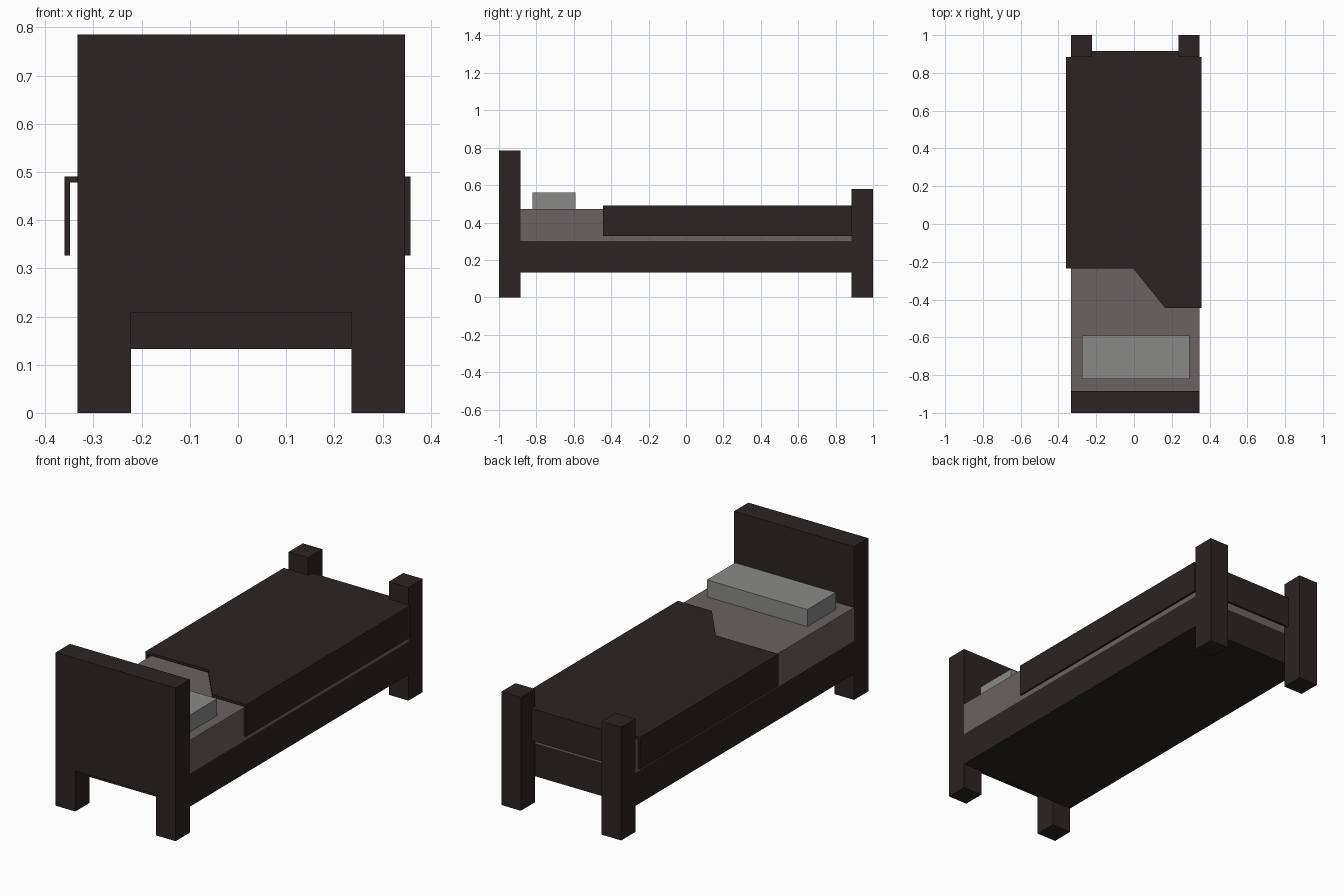
import bpy
import bmesh

cube = bpy.data.objects.get("Cube")
if cube:
    bpy.data.objects.remove(cube, do_unlink=True)


def material(name, rgb):
    mat = bpy.data.materials.new(name)
    mat.use_nodes = True
    mat.diffuse_color = (*rgb, 1)
    mat.node_tree.nodes["Principled BSDF"].inputs["Base Color"].default_value = (*rgb, 1)
    return mat


WOOD = material("dark_wood", (0.025, 0.017, 0.017))
SHEET = material("warm_grey_sheet", (0.147, 0.122, 0.122))
PILLOW = material("pale_grey_pillow", (0.254, 0.254, 0.25))


def prism(name, outline, axis, low, high, mat):
    """Extrude an outline along y or z between low and high."""
    bm = bmesh.new()

    def place(a, b):
        return (a, low, b) if axis == "y" else (a, b, low)

    face = bm.faces.new([bm.verts.new(place(a, b)) for a, b in outline])
    new = bmesh.ops.extrude_face_region(bm, geom=[face])["geom"]
    step = high - low
    bmesh.ops.translate(
        bm, vec=(0, step, 0) if axis == "y" else (0, 0, step),
        verts=[v for v in new if isinstance(v, bmesh.types.BMVert)])
    bmesh.ops.recalc_face_normals(bm, faces=bm.faces)
    mesh = bpy.data.meshes.new(name)
    bm.to_mesh(mesh)
    bm.free()
    mesh.materials.append(mat)
    obj = bpy.data.objects.new(name, mesh)
    bpy.context.collection.objects.link(obj)
    return obj


def box(name, x, y, z, mat):
    outline = [(x[0], y[0]), (x[1], y[0]), (x[1], y[1]), (x[0], y[1])]
    return prism(name, outline, "z", z[0], z[1], mat)


# Shared limits of the frame
X0, X1 = -0.333, 0.347          # outer sides
IN0, IN1 = -0.222, 0.236        # inner sides of the legs
END = 0.885                     # inner face of headboard and foot posts
RAIL_TOP = 0.302

# Wooden frame
box("bed_base", (X0, X1), (-END, END), (0.133, RAIL_TOP), WOOD)
prism("headboard",
      [(X0, 0), (IN0, 0), (IN0, 0.208), (IN1, 0.208),
       (IN1, 0), (X1, 0), (X1, 0.785), (X0, 0.785)],
      "y", -1, -END, WOOD)
for side, span in (("right", (X0, IN0)), ("left", (IN1, X1))):
    box(side + "_foot_post", span, (END, 1), (0, 0.58), WOOD)

# Bedding
box("mattress", (X0, X1), (-END, END), (RAIL_TOP, 0.473), SHEET)
box("pillow", (-0.275, 0.295), (-0.82, -0.59), (0.473, 0.56), PILLOW)

# Blanket: top sheet with a folded corner, and hanging flaps
B0, B1, BACK, THICK = -0.36, 0.358, 0.915, 0.011
HEM, UNDER, TOP = 0.327, 0.478, 0.491
NEAR, FAR = -0.445, -0.235
prism("blanket_top",
      [(B0, FAR), (-0.005, FAR), (0.165, NEAR), (B1, NEAR), (B1, END),
       (IN1, END), (IN1, BACK), (IN0, BACK), (IN0, END), (B0, END)],
      "z", UNDER, TOP, WOOD)
box("blanket_right_flap", (B0, B0 + THICK), (FAR, END), (HEM, UNDER), WOOD)
box("blanket_left_flap", (B1 - THICK, B1), (NEAR, END), (HEM, UNDER), WOOD)
box("blanket_foot_flap", (IN0, IN1), (BACK - THICK, BACK), (HEM, UNDER), WOOD)
